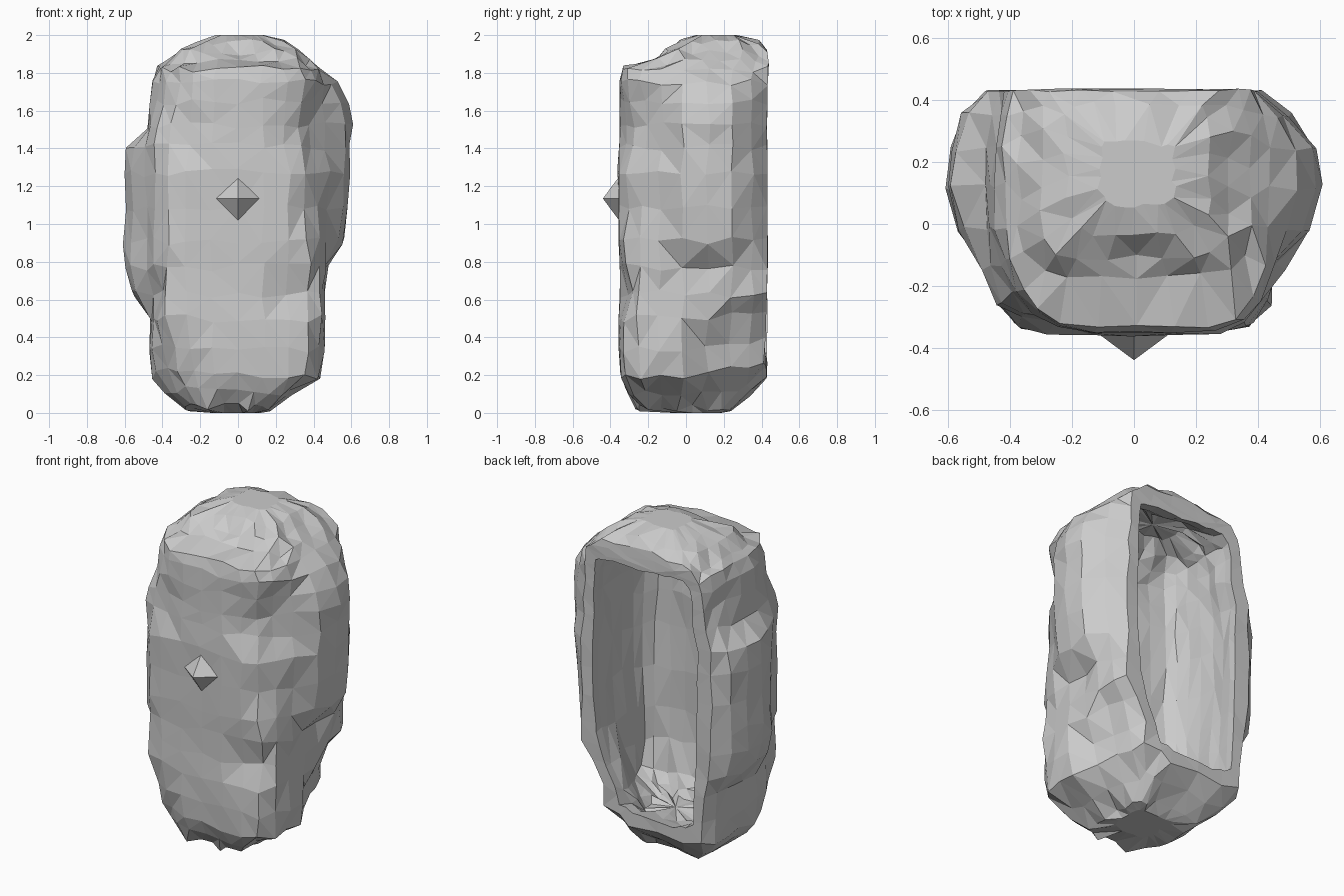
import bpy, bmesh, random
from mathutils import Vector

random.seed(4)

# Half plan outlines, front centre to back centre: width factor, bulge factor, depth fraction
OUTER = [(0, 0, 0), (.3, 0, 0), (.6, 0, .005), (.82, 0, .035), (.96, 0, .13), (1, .2, .27),
         (1, .75, .43), (1, 1, .6), (1, .95, .76), (.98, .7, .9), (.91, .4, 1), (.6, 0, 1), (.25, 0, 1)]
INNER = [(0, 0, 0), (.25, 0, 0), (.5, 0, .01), (.75, 0, .04), (.88, 0, .12), (.92, .1, .25),
         (.92, .2, .42), (.92, .2, .6), (.91, .2, .76), (.9, .2, .9), (.88, .2, 1), (.6, 0, 1), (.25, 0, 1)]

# Dents and swellings: centre, radius, push
DENTS = [((.30, -.35, .64), .15, (-.02, .05, 0)), ((-.30, -.35, 1.5), .17, (.02, .04, 0)),
         ((.42, -.33, 1.5), .28, (-.04, .05, 0)), ((.46, .08, .80), .12, (-.04, 0, 0)),
         ((.43, .38, .28), .36, (-.14, -.02, .05)), ((-.46, -.2, .62), .15, (.05, .02, 0)),
         ((.40, -.30, 1.15), .15, (-.02, .04, 0)), ((-.45, .3, 1.6), .13, (.04, 0, 0)),
         ((-.43, -.3, 1.76), .25, (.05, .03, 0)), ((-.43, -.33, .18), .26, (.06, .04, .02))]


def ring(outline, z, left, right, bulge_l, bulge_r, front, back):
    depth = min(back, .43) - front
    pts = []
    for side, wide, bulge in ((1, right, bulge_r), (-1, left, bulge_l)):
        half = []
        for f, m, t in outline:
            y = back if t == 1 else front + depth * t
            # the right bulge fades out before the back edge
            if side == 1 and t >= .9:
                m *= .6 if t < 1 else 0
            half.append(Vector((side * (f * wide + m * bulge), y, z)))
        pts.append(half)
    return pts[0] + pts[1][:0:-1]


def loft(name, outline, levels, noise):
    bm = bmesh.new()
    rows = []
    for lv in levels:
        row = []
        for p in ring(outline, *lv):
            q = Vector((p.x, min(p.y, .43), p.z))
            for c, r, push in DENTS:
                d = (q - Vector(c)).length / r
                if d < 1:
                    p = p + Vector(push) * (1 - d * d)
            n = Vector([random.uniform(-noise, noise) for _ in range(3)])
            n.z *= 2
            if p.y > .42 or p.y < -.33:
                n.y *= .3
            if lv[0] < .01 or lv[0] > 1.98:
                n.z = 0
            row.append(bm.verts.new(p + n))
        rows.append(row)
    for a, b in zip(rows, rows[1:]):
        for i in range(len(a)):
            j = (i + 1) % len(a)
            bm.faces.new((a[i], a[j], b[j], b[i]))
    for row in (rows[0], rows[-1]):
        mid = sum((v.co for v in row), Vector()) / len(row)
        c = bm.verts.new(mid)
        for i in range(len(row)):
            bm.faces.new((row[i], row[(i + 1) % len(row)], c))
    bmesh.ops.triangulate(bm, faces=bm.faces[:])
    bmesh.ops.recalc_face_normals(bm, faces=bm.faces[:])
    me = bpy.data.meshes.new(name)
    bm.to_mesh(me)
    bm.free()
    ob = bpy.data.objects.new(name, me)
    bpy.context.collection.objects.link(ob)
    return ob


# Outer rock body: z, left, right, left bulge, right bulge, front y, back y
body = loft("rock_shell", OUTER, [
    (0, .13, .11, 0, 0, -.06, .18),
    (.03, .27, .16, 0, 0, -.26, .24),
    (.11, .38, .27, 0, 0, -.31, .34),
    (.20, .45, .43, 0, 0, -.345, .43),
    (.33, .46, .45, 0, 0, -.355, .43),
    (.50, .46, .455, .01, 0, -.355, .43),
    (.63, .46, .455, .10, 0, -.35, .43),
    (.77, .46, .46, .135, .015, -.35, .43),
    (.91, .46, .45, .14, .11, -.355, .43),
    (1.09, .46, .45, .14, .135, -.355, .43),
    (1.27, .46, .45, .14, .15, -.36, .43),
    (1.41, .46, .44, .125, .16, -.355, .43),
    (1.52, .45, .44, .04, .16, -.35, .43),
    (1.65, .45, .43, .02, .155, -.35, .43),
    (1.75, .44, .43, .01, .10, -.35, .43),
    (1.82, .42, .41, 0, .03, -.33, .435),
    (1.86, .37, .37, 0, 0, -.17, .435),
    (1.91, .30, .31, 0, 0, -.11, .43),
    (1.96, .22, .24, 0, 0, -.03, .39),
    (2.0, .11, .13, 0, 0, .06, .26)], .011)

# Cavity opening through the back
cutter = loft("cavity_cutter", INNER, [
    (.22, .2, .16, 0, 0, .0, .25),
    (.26, .32, .26, 0, 0, -.03, .34),
    (.32, .38, .34, 0, 0, -.06, .6),
    (.50, .39, .355, .02, 0, -.10, .6),
    (.70, .39, .355, .10, 0, -.11, .6),
    (.95, .40, .36, .12, .08, -.11, .6),
    (1.2, .40, .36, .12, .11, -.11, .6),
    (1.4, .40, .355, .10, .12, -.11, .6),
    (1.55, .39, .355, .02, .12, -.11, .6),
    (1.67, .38, .35, .01, .08, -.10, .6),
    (1.76, .36, .34, 0, .02, -.06, .6),
    (1.81, .31, .31, 0, 0, 0, .36),
    (1.87, .18, .18, 0, 0, .05, .28)], .012)
mod = body.modifiers.new("cavity", 'BOOLEAN')
mod.operation = 'DIFFERENCE'
mod.solver = 'EXACT'
mod.object = cutter
bpy.context.view_layer.objects.active = body
body.select_set(True)
bpy.ops.object.modifier_apply(modifier="cavity")
bpy.data.objects.remove(cutter)

# Small pointed knob on the front
bpy.ops.mesh.primitive_cone_add(vertices=4, radius1=.135, radius2=0, depth=.1,
                                location=(0, -.39, 1.135), rotation=(1.5708, 0, 0))
knob = bpy.context.object
knob.name = "front_knob"
